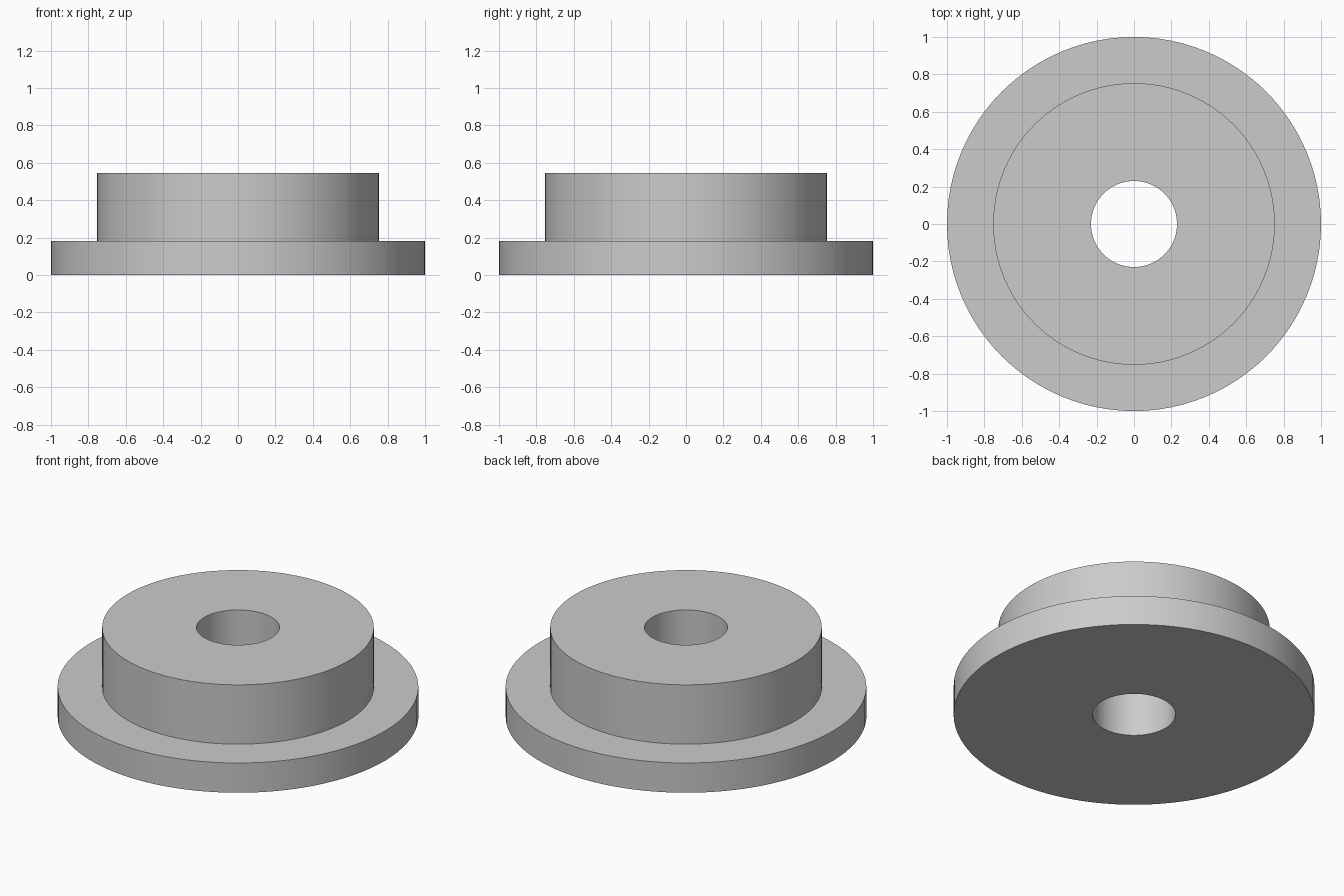
import bpy
import bmesh
from math import cos, sin, pi, radians

cube = bpy.data.objects.get("Cube")
if cube:
    bpy.data.objects.remove(cube, do_unlink=True)

SEGMENTS = 96
BORE, BOSS, FLANGE = 0.23, 0.753, 1.0
STEP, TOP = 0.182, 0.545

# Single grey material
grey = bpy.data.materials.new("plain_grey")
grey.use_nodes = True
colour = (0.6, 0.6, 0.6, 1)
grey.diffuse_color = colour
grey.node_tree.nodes["Principled BSDF"].inputs["Base Color"].default_value = colour


def lathe(name, profile):
    """Revolve a closed (radius, height) profile around the z axis."""
    bm = bmesh.new()
    rings = []
    for r, z in profile:
        angles = [2 * pi * i / SEGMENTS for i in range(SEGMENTS)]
        rings.append([bm.verts.new((r * cos(a), r * sin(a), z)) for a in angles])
    for k, ring in enumerate(rings):
        above = rings[(k + 1) % len(rings)]
        for i in range(SEGMENTS):
            j = (i + 1) % SEGMENTS
            bm.faces.new((ring[i], ring[j], above[j], above[i]))
    bmesh.ops.recalc_face_normals(bm, faces=bm.faces)
    mesh = bpy.data.meshes.new(name)
    bm.to_mesh(mesh)
    bm.free()
    mesh.materials.append(grey)
    obj = bpy.data.objects.new(name, mesh)
    bpy.context.collection.objects.link(obj)
    return obj


# Flanged bushing: wide base disc, raised boss and a straight through bore
bushing = lathe("flanged_bushing", [
    (BORE, 0), (FLANGE, 0), (FLANGE, STEP),
    (BOSS, STEP), (BOSS, TOP), (BORE, TOP),
])

bpy.ops.object.select_all(action="DESELECT")
bushing.select_set(True)
bpy.context.view_layer.objects.active = bushing
bpy.ops.object.shade_smooth_by_angle(angle=radians(30))
